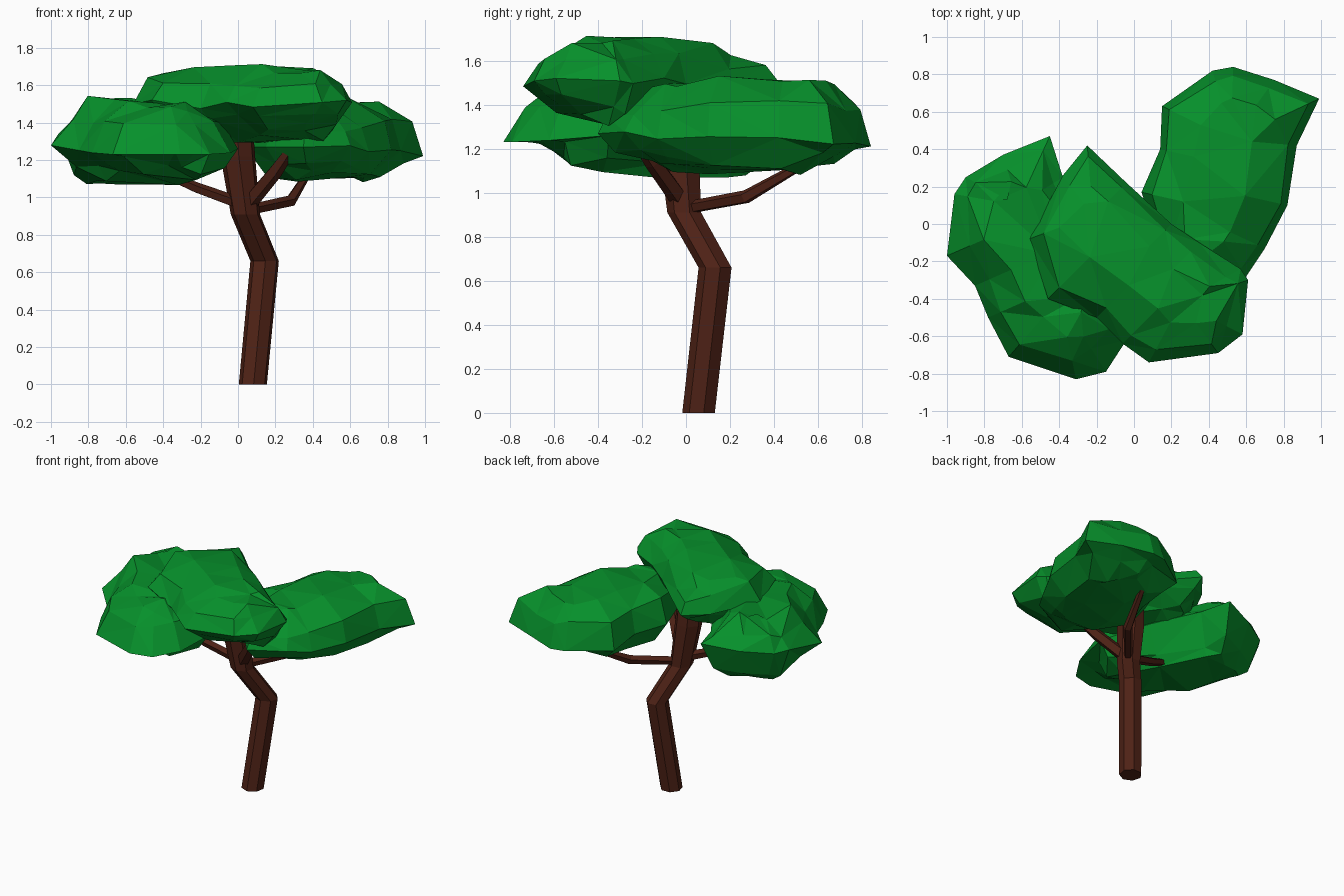
import bpy, bmesh, math, random
from mathutils import Vector

if "Cube" in bpy.data.objects:
    bpy.data.objects.remove(bpy.data.objects["Cube"])

random.seed(11)


def material(name, color):
    m = bpy.data.materials.new(name)
    m.diffuse_color = color
    m.use_nodes = True
    m.node_tree.nodes["Principled BSDF"].inputs["Base Color"].default_value = m.diffuse_color
    return m


LEAF = material("leaf_green", (0.002, 0.28, 0.024, 1))
BARK = material("bark_brown", (0.078, 0.016, 0.008, 1))


def loft(name, rings, mat, triangulate=False):
    """Skin a stack of equal-length point rings and cap both ends."""
    bm = bmesh.new()
    vs = [[bm.verts.new(p) for p in ring] for ring in rings]
    n = len(vs[0])
    for a, b in zip(vs, vs[1:]):
        for i in range(n):
            j = (i + 1) % n
            bm.faces.new((a[i], a[j], b[j], b[i]))
    bm.faces.new(vs[0][::-1])
    bm.faces.new(vs[-1])
    if triangulate:
        bmesh.ops.triangulate(bm, faces=bm.faces[:])
    bmesh.ops.recalc_face_normals(bm, faces=bm.faces[:])
    me = bpy.data.meshes.new(name)
    bm.to_mesh(me)
    bm.free()
    me.materials.append(mat)
    ob = bpy.data.objects.new(name, me)
    bpy.context.collection.objects.link(ob)
    return ob


def limb(name, path, sides, level=False):
    """Faceted tube; path holds (x, y, z, radius). level keeps rings horizontal."""
    pts = [Vector(p[:3]) for p in path]
    rings = []
    for k, p in enumerate(pts):
        d = pts[min(k + 1, len(pts) - 1)] - pts[max(k - 1, 0)]
        if level:
            u, v = Vector((1, 0, 0)), Vector((0, 1, 0))
        else:
            u = d.cross(Vector((0, 0, 1))).normalized()
            v = u.cross(d).normalized()
        r = path[k][3]
        rings.append([p + r * (u * math.cos(t) + v * math.sin(t))
                      for t in (2 * math.pi * (i + 0.3) / sides for i in range(sides))])
    return loft(name, rings, BARK)


def near_spine(p, a, b):
    t = (p - a).dot(b - a) / (b - a).length_squared
    return a + (b - a) * max(0, min(1, t))


def canopy(name, outline, spine, rim, slope, below, above, sag, dome):
    """Leaf clump: plan outline pulled in towards a spine at several heights.
    sag and dome are (centre y, curvature) for the underside and the top."""
    a, b = (Vector(s) for s in spine)
    levels = [(i, z, -1) for i, z in below] + [(0, rim, 0)] + [(i, z, 1) for i, z in above]
    rings = []
    for inset, z, side in levels:
        ring = []
        for x, y in outline:
            p = Vector((x, y))
            q = p.lerp(near_spine(p, a, b), inset * random.uniform(0.7, 1.3))
            if side < 0:
                h = min(z + sag[1] * (q.y - sag[0]) ** 2, rim - 0.06)
            elif side > 0:
                h = max(z - dome[1] * (q.y - dome[0]) ** 2, rim + 0.08)
            else:
                h = z + slope * y
            ring.append((q.x, q.y, h + random.uniform(-0.025, 0.025)))
        rings.append(ring)
    return loft(name, rings, LEAF, True)


# Kinked trunk
limb("trunk", [(0.08, 0.06, 0, 0.077), (0.143, 0.135, 0.66, 0.078),
               (0.04, -0.005, 0.91, 0.08), (0, -0.03, 1.22, 0.095),
               (-0.01, -0.04, 1.42, 0.09)], 7, True)

# Branches
limb("left_branch", [(0.03, -0.01, 0.96, 0.035), (-0.22, -0.07, 1.05, 0.03),
                     (-0.45, -0.12, 1.15, 0.02)], 5)
limb("right_branch", [(0.05, 0.0, 0.93, 0.03), (0.28, 0.27, 0.98, 0.032),
                      (0.38, 0.55, 1.14, 0.02)], 5)
limb("front_branch", [(0.05, -0.02, 0.96, 0.045), (0.20, -0.15, 1.14, 0.04),
                      (0.27, -0.22, 1.24, 0.03)], 5)

# Leaf clumps
canopy("left_canopy",
       [(-0.45, 0.47), (-0.70, 0.37), (-0.90, 0.25), (-0.96, 0.16), (-1.0, -0.17),
        (-0.85, -0.33), (-0.78, -0.50), (-0.67, -0.71), (-0.31, -0.83),
        (-0.15, -0.79), (-0.04, -0.62), (0.0, -0.35), (-0.18, -0.05), (-0.38, 0.25)],
       [(-0.62, 0.1), (-0.4, -0.4)], 1.31, 0.11,
       [(0.55, 1.07), (0.25, 1.13)], [(0.25, 1.43), (0.65, 1.52)],
       (0.1, 0.2), (-0.05, 0.15))

canopy("top_canopy",
       [(-0.25, 0.42), (-0.38, 0.26), (-0.56, -0.08), (-0.46, -0.40), (-0.2, -0.5),
        (-0.06, -0.64), (0.08, -0.74), (0.45, -0.69), (0.58, -0.59), (0.61, -0.30),
        (0.57, -0.24), (0.35, -0.1), (0.2, 0.0), (-0.04, 0.22)],
       [(-0.22, 0.05), (0.25, -0.42)], 1.5, 0.0,
       [(0.6, 1.28), (0.18, 1.36)], [(0.2, 1.63), (0.6, 1.7)],
       (-0.2, 0.7), (-0.25, 0.25))

canopy("right_canopy",
       [(0.99, 0.67), (0.75, 0.77), (0.53, 0.84), (0.42, 0.82), (0.15, 0.63),
        (0.14, 0.40), (0.04, 0.17), (0.15, -0.15), (0.35, -0.4), (0.6, -0.28),
        (0.70, -0.13), (0.82, 0.10), (0.87, 0.42)],
       [(0.52, 0.45), (0.42, 0.0)], 1.26, -0.06,
       [(0.55, 1.08), (0.25, 1.12)], [(0.12, 1.43), (0.55, 1.52)],
       (0.25, 0.3), (0.3, 0.2))
